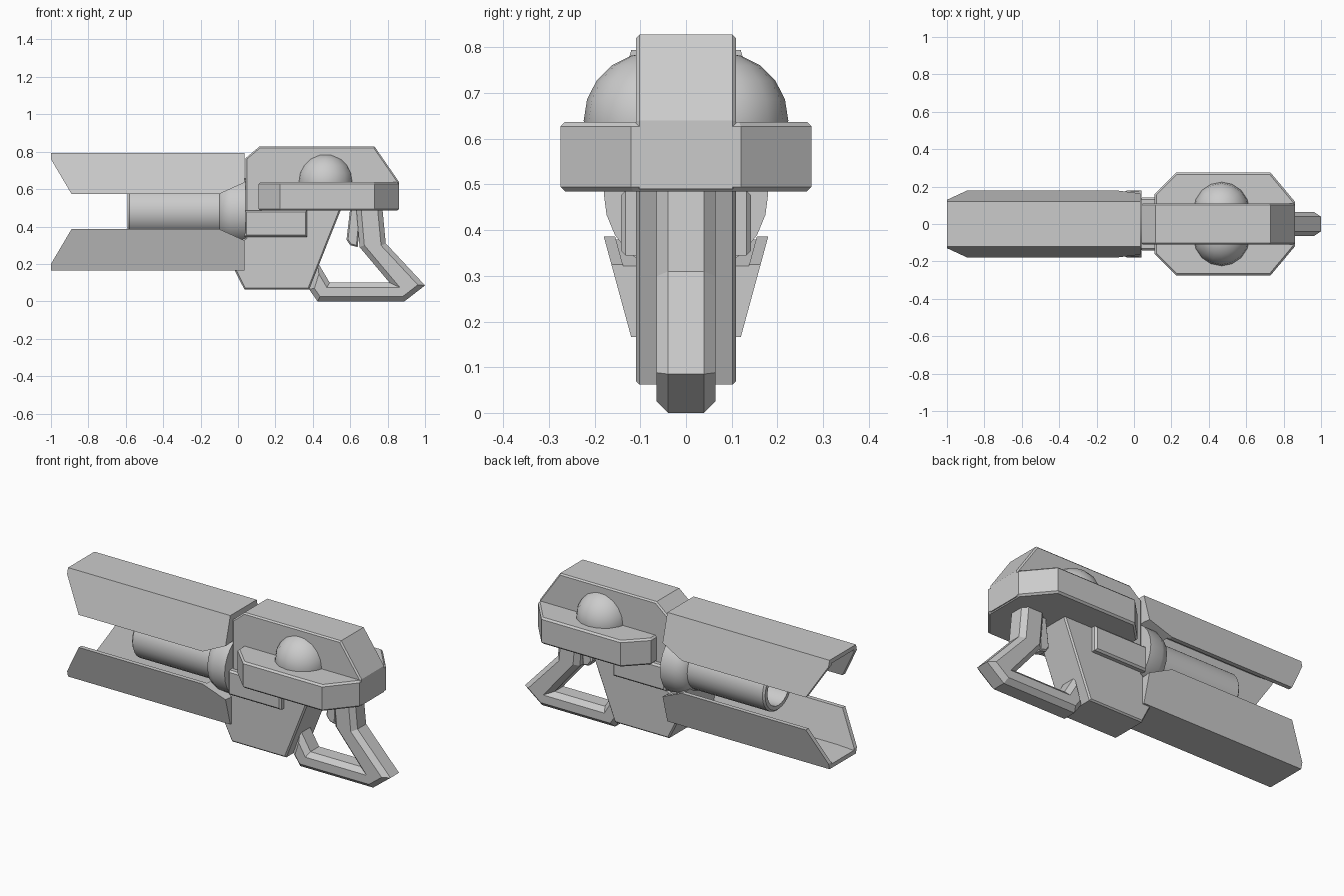
import bpy, bmesh, math
from mathutils import Vector

if "Cube" in bpy.data.objects:
    bpy.data.objects.remove(bpy.data.objects["Cube"])


def finish(bm, name, smooth=None):
    bmesh.ops.recalc_face_normals(bm, faces=bm.faces)
    me = bpy.data.meshes.new(name)
    bm.to_mesh(me)
    bm.free()
    ob = bpy.data.objects.new(name, me)
    bpy.context.collection.objects.link(ob)
    if smooth:
        bpy.ops.object.select_all(action='DESELECT')
        ob.select_set(True)
        bpy.context.view_layer.objects.active = ob
        bpy.ops.object.shade_smooth_by_angle(angle=math.radians(smooth))
    return ob


def prism(name, pts, lo, hi, axis, chamfer):
    """Extrude a profile along y or z and chamfer the rims of both caps."""
    bm = bmesh.new()
    place = (lambda a, b, t: (a, t, b)) if axis == 'y' else (lambda a, b, t: (a, b, t))
    rings = [[bm.verts.new(place(a, b, t)) for a, b in pts] for t in (lo, hi)]
    caps = [bm.faces.new(r) for r in rings]
    n = len(pts)
    for i in range(n):
        j = (i + 1) % n
        bm.faces.new((rings[0][i], rings[0][j], rings[1][j], rings[1][i]))
    bmesh.ops.recalc_face_normals(bm, faces=bm.faces)
    edges = list({e for f in caps for e in f.edges})
    bmesh.ops.bevel(bm, geom=edges, offset=chamfer, segments=1,
                    affect='EDGES', profile=0.5)
    return finish(bm, name)


AXIS_Z = 0.48  # height of the barrel axis


def shroud(name, sign):
    """Tapered U-shaped channel; depths are measured from the barrel axis."""
    bm = bmesh.new()
    base = 0.314
    width = lambda d: 0.12 + 0.06 * (base - d) / 0.22
    # x, rim depth, channel floor depth
    stations = [(-1.0, 0.28, 0.29), (-0.89, 0.094, 0.285), (-0.1, 0.094, 0.285),
                (-0.095, 0.096, 0.1), (0.035, 0.155, 0.158)]
    rings = []
    for x, rim, floor in stations:
        t = 0.025
        half = [(width(rim), rim), (width(base), base)]
        inner = [(width(floor) - t, floor), (width(rim) - t, rim)]
        sec = half + [(-y, d) for y, d in half[::-1]]
        sec += [(-y, d) for y, d in inner[::-1]] + inner
        rings.append([bm.verts.new((x, y, AXIS_Z + sign * d)) for y, d in sec])
    for a, b in zip(rings, rings[1:]):
        for i in range(8):
            j = (i + 1) % 8
            bm.faces.new((a[i], a[j], b[j], b[i]))
    bm.faces.new(rings[0])
    bm.faces.new(rings[-1])
    return finish(bm, name)


# Main body
prism("body", [(0.04, 0.765), (0.115, 0.828), (0.73, 0.828), (0.86, 0.64),
               (0.86, 0.49), (0.55, 0.49), (0.38, 0.062), (0.035, 0.062),
               (-0.02, 0.17), (-0.02, 0.3), (0.04, 0.34)], -0.11, 0.11, 'y', 0.008)

# Wide band around the rear of the body
side = [(0.11, 0.16), (0.225, 0.275), (0.73, 0.275), (0.86, 0.12)]
prism("side_band", side + [(x, -y) for x, y in side[::-1]], 0.485, 0.637, 'z', 0.01)

# Raised panels on both flanks
prism("side_panels", [(0.035, 0.345), (0.37, 0.345), (0.37, 0.487), (0.035, 0.487)],
      -0.142, 0.142, 'y', 0.01)

# Domes on both flanks
for label, s in (("right", -1), ("left", 1)):
    bpy.ops.mesh.primitive_uv_sphere_add(segments=16, ring_count=10, radius=0.149,
                                         location=(0.468, s * 0.075, 0.64))
    bpy.context.object.name = label + "_dome"
    bpy.ops.object.shade_smooth_by_angle(angle=math.radians(50))

# Upper and lower barrel shrouds
shroud("upper_shroud", 1)
shroud("lower_shroud", -1)

# Hollow barrel with a flared collar, turned about the x axis
bm = bmesh.new()
outline = [(-0.15, 0.0), (-0.15, 0.1), (-0.59, 0.1), (-0.59, 0.122), (-0.58, 0.132),
           (-0.1, 0.132), (-0.085, 0.158), (-0.04, 0.178), (0.04, 0.18), (0.04, 0.0)]
vs = [bm.verts.new((x, 0, AXIS_Z + r)) for x, r in outline]
es = [bm.edges.new(p) for p in zip(vs, vs[1:])]
bmesh.ops.spin(bm, geom=vs + es, cent=(0, 0, AXIS_Z), axis=(1, 0, 0),
               angle=math.tau, steps=24, use_duplicate=False)
bmesh.ops.remove_doubles(bm, verts=bm.verts, dist=0.0005)
finish(bm, "barrel", 40)

# Looped grip behind the body
prism("grip", [(0.63, 0.52), (0.77, 0.52), (0.79, 0.31), (1.0, 0.085), (0.89, 0.0),
               (0.425, 0.0), (0.38, 0.065), (0.425, 0.21), (0.49, 0.1), (0.81, 0.1),
               (0.65, 0.29)], -0.065, 0.065, 'y', 0.026)

# Trigger
prism("trigger", [(0.60, 0.5), (0.58, 0.33), (0.60, 0.3), (0.64, 0.29), (0.66, 0.5)],
      -0.03, 0.03, 'y', 0.008)
